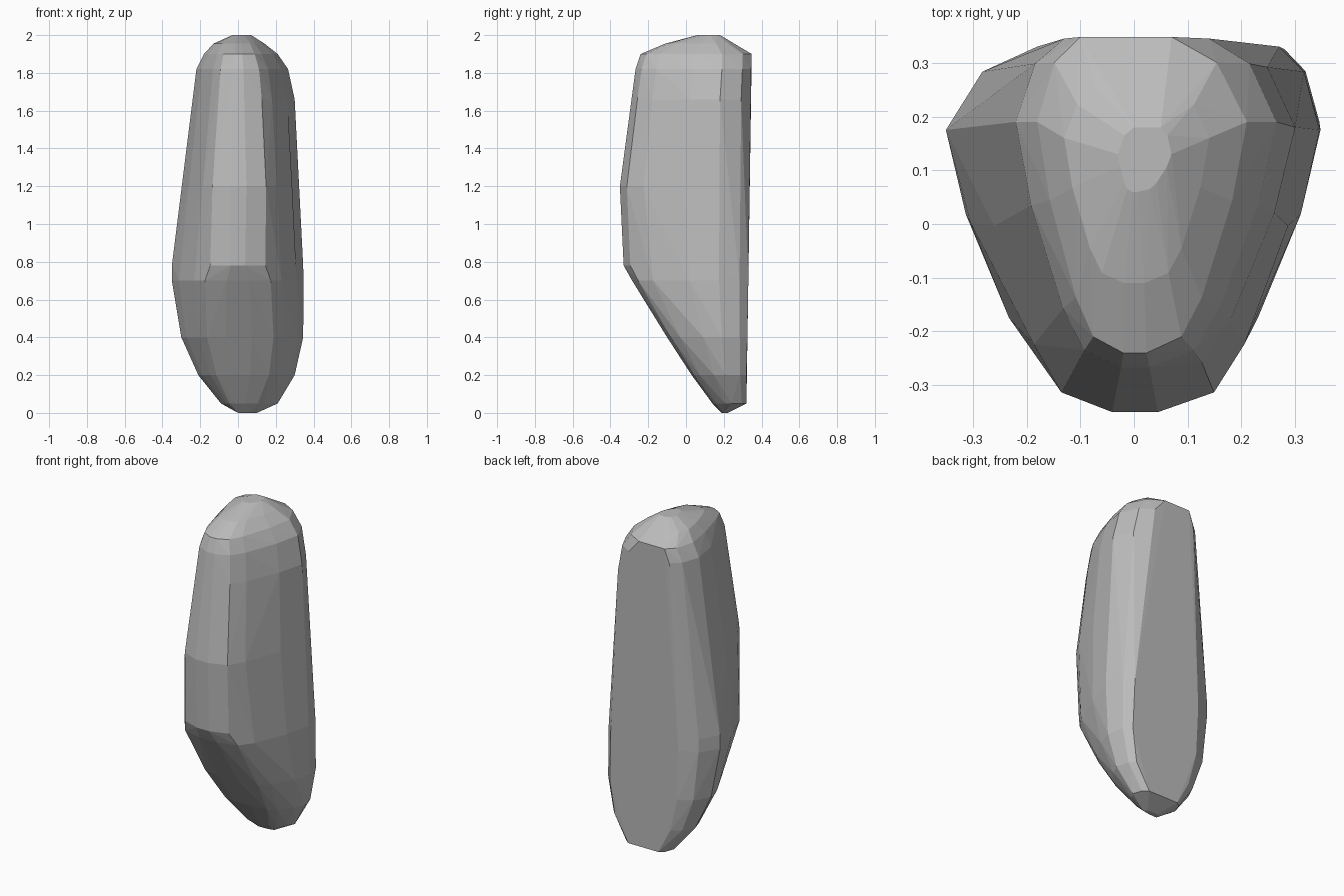
import bpy
import bmesh

# Remove the default cube
default_cube = bpy.data.objects.get("Cube")
if default_cube:
    bpy.data.objects.remove(default_cube, do_unlink=True)


def make_material(name, colour):
    material = bpy.data.materials.new(name)
    material.use_nodes = True
    material.diffuse_color = colour
    shader = next(n for n in material.node_tree.nodes if n.type == "BSDF_PRINCIPLED")
    shader.inputs["Base Color"].default_value = colour
    return material


# Half outline of the rounded front, as fractions of side width and front depth
FRONT_OUTLINE = [(1, 0), (.87, .34), (.6, .76), (.42, .93), (.11, 1)]

# Stone levels: height, right side, left side, widest depth, front, back,
# back edge on either side, and fullness of the front (smaller is squarer)
LEVELS = [
    (0, 0, .1, .2, .19, .22, .02, .08, 1),
    (.05, -.09, .21, .24, .14, .32, -.04, .16, .8),
    (.2, -.21, .3, .21, .03, .32, -.12, .25, .7),
    (.4, -.3, .345, .19, -.1, .325, -.17, .28, .7),
    (.7, -.35, .347, .175, -.285, .33, -.18, .27, .8),
    (.78, -.35, .345, .175, -.33, .33, -.18, .26, 1),
    (1.2, -.295, .325, .175, -.35, .335, -.16, .22, .9),
    (1.66, -.24, .3, .18, -.29, .34, -.14, .17, 1),
    (1.82, -.22, .265, .19, -.267, .345, -.13, .14, 1),
    (1.9, -.18, .21, .19, -.24, .348, -.1, .07, 1),
    (1.955, -.13, .14, .16, -.11, .25, -.07, .07, .9),
    (2, -.03, .07, .13, .06, .18, 0, .05, 1),
]


def level_points(z, right, left, wide, front, back, back_right, back_left, fullness):
    """Points around one level: a rounded front, bevelled corners, a flat back."""
    points = []
    for side, back_edge in ((right, back_right), (left, back_left)):
        for across, forward in FRONT_OUTLINE:
            x = side * across ** fullness
            points.append((x, wide + (front - wide) * forward, z))
        # Bevel between the widest point and the flat back
        bevel_x = side + (back_edge - side) * .4
        points.append((bevel_x, wide + (back - wide) * .7, z))
        points.append((back_edge, back, z))
    return points


# Stone: the levels wrapped in one faceted convex skin
bm = bmesh.new()
for level in LEVELS:
    for point in level_points(*level):
        bm.verts.new(point)
bmesh.ops.remove_doubles(bm, verts=bm.verts, dist=.004)
hull = bmesh.ops.convex_hull(bm, input=bm.verts, use_existing_faces=False)
loose = [v for v in bm.verts if not v.link_faces]
bmesh.ops.delete(bm, geom=loose, context="VERTS")

# Merge nearly flat neighbours into broad facets
bmesh.ops.dissolve_limit(bm, angle_limit=.03, verts=bm.verts, edges=bm.edges)
bmesh.ops.recalc_face_normals(bm, faces=bm.faces)

mesh = bpy.data.meshes.new("stone")
bm.to_mesh(mesh)
bm.free()
mesh.materials.append(make_material("stone grey", (.5, .5, .5, 1)))
stone = bpy.data.objects.new("stone", mesh)
bpy.context.collection.objects.link(stone)
